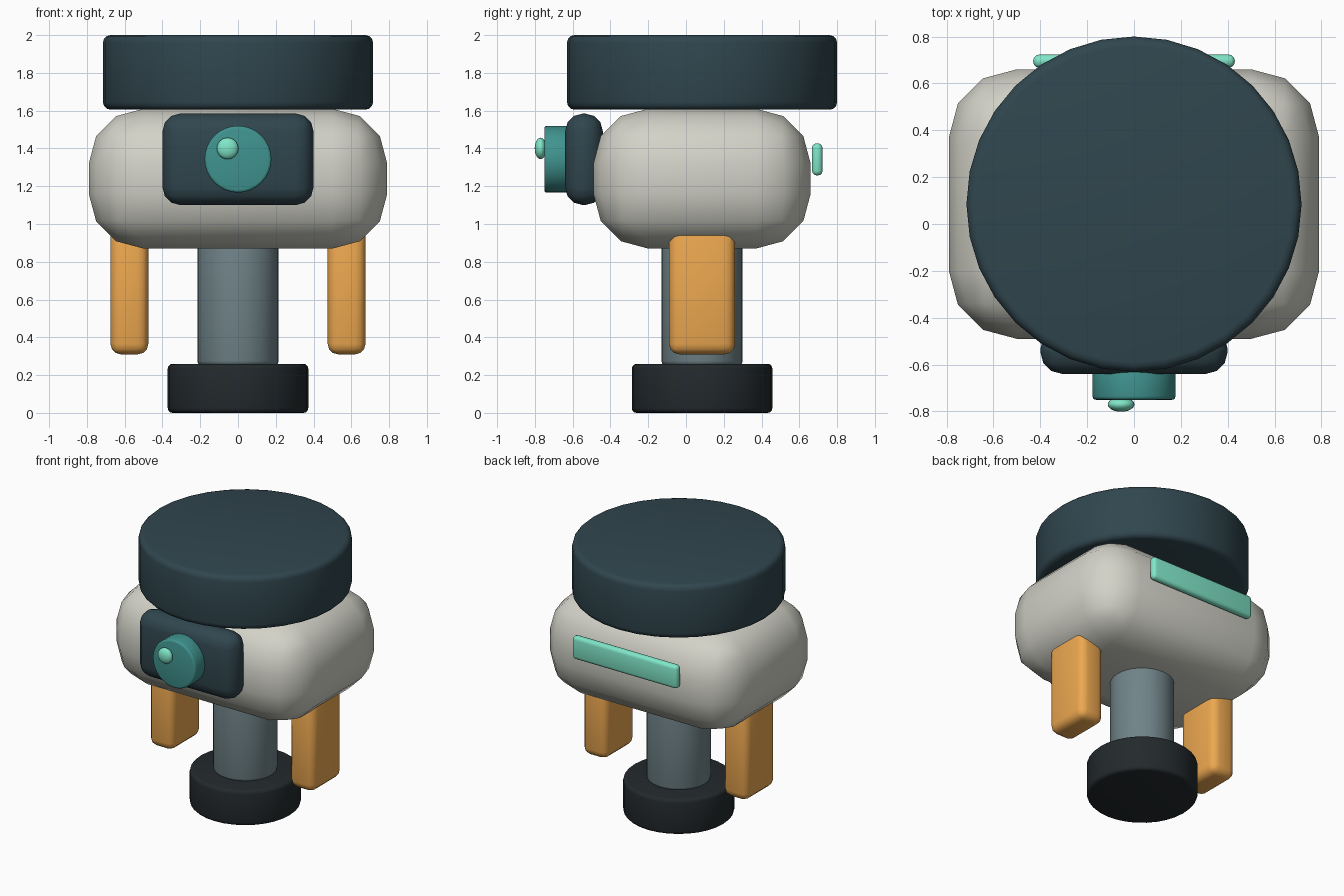
import bpy
from math import radians

if "Cube" in bpy.data.objects:
    bpy.data.objects.remove(bpy.data.objects["Cube"])

CY = 0.085  # common centre line of the body, legs, column and lid


def material(name, hex_code):
    def lin(c):
        return c / 12.92 if c <= 0.04045 else ((c + 0.055) / 1.055) ** 2.4
    m = bpy.data.materials.new(name)
    m.diffuse_color = [lin(int(hex_code[i:i + 2], 16) / 255) for i in (0, 2, 4)] + [1]
    m.use_nodes = True
    m.node_tree.nodes["Principled BSDF"].inputs["Base Color"].default_value = m.diffuse_color
    return m


NAVY = material("dark_teal", "30464E")
SHELL = material("warm_grey", "D2D2C8")
ORANGE = material("orange", "EDA850")
STEEL = material("steel", "708388")
BLACK = material("near_black", "23292C")
TEAL = material("teal", "409490")
MINT = material("mint", "80E6C8")


def finish(name, mat, bevel=0, segments=3):
    """Name, colour, bevel and smooth the active object."""
    ob = bpy.context.object
    ob.name = ob.data.name = name
    ob.data.materials.append(mat)
    bpy.ops.object.transform_apply(location=False, rotation=True, scale=True)
    if bevel:
        mod = ob.modifiers.new("bevel", 'BEVEL')
        mod.width = bevel
        mod.segments = segments
        mod.limit_method = 'ANGLE'
        mod.angle_limit = radians(40)
        bpy.ops.object.modifier_apply(modifier="bevel")
    bpy.ops.object.shade_smooth_by_angle(angle=radians(40))
    return ob


def box(name, mat, lo, hi, bevel, segments=3):
    bpy.ops.mesh.primitive_cube_add(size=1, location=[(a + b) / 2 for a, b in zip(lo, hi)])
    bpy.context.object.scale = [b - a for a, b in zip(lo, hi)]
    return finish(name, mat, bevel, segments)


def drum(name, mat, radius, depth, location, bevel, rotation=(0, 0, 0)):
    bpy.ops.mesh.primitive_cylinder_add(vertices=32, radius=radius, depth=depth,
                                        location=location, rotation=rotation)
    return finish(name, mat, bevel)


# Stand: foot disc and column
drum("foot", BLACK, 0.372, 0.26, (0, CY, 0.13), 0.025)
drum("column", STEEL, 0.215, 0.75, (0, CY, 0.625), 0.025)

# Rounded body and wide flat lid
box("body", SHELL, (-0.79, -0.49, 0.87), (0.79, 0.66, 1.61), 0.29)
drum("lid", NAVY, 0.715, 0.395, (0, CY, 1.8025), 0.04)

# Hanging side arms
for side, x in (("left", -0.575), ("right", 0.575)):
    box(side + "_arm", ORANGE, (x - 0.1, CY - 0.175, 0.31), (x + 0.1, CY + 0.175, 1.0), 0.055)

# Face panel with lens and glint
box("face_panel", NAVY, (-0.4, -0.64, 1.10), (0.4, -0.44, 1.585), 0.095)
drum("lens", TEAL, 0.177, 0.135, (0, -0.6825, 1.343), 0.015, (radians(90), 0, 0))
bpy.ops.mesh.primitive_uv_sphere_add(segments=24, ring_count=12, radius=1,
                                     location=(-0.055, -0.77, 1.40))
bpy.context.object.scale = (0.057, 0.031, 0.057)
finish("lens_glint", MINT)

# Light bar on the back
box("back_light_bar", MINT, (-0.43, 0.667, 1.257), (0.43, 0.723, 1.427), 0.025)
